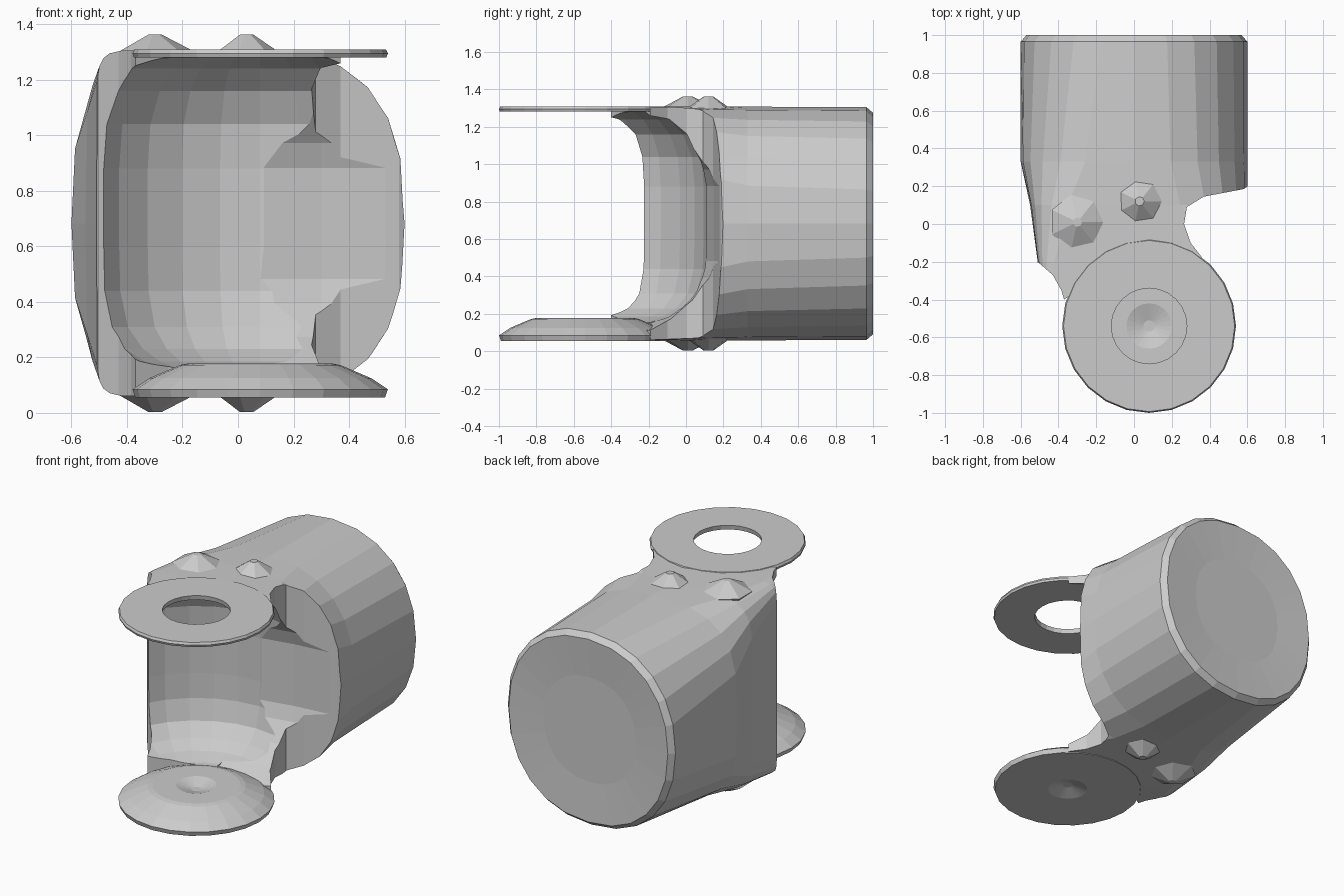
import bpy, bmesh, math

if "Cube" in bpy.data.objects:
    bpy.data.objects.remove(bpy.data.objects["Cube"])

CX, CY, ZC = 0.08, -0.54, 0.683   # hinge axis and mid height


def make(name, bm, hide=False):
    bmesh.ops.recalc_face_normals(bm, faces=bm.faces)
    me = bpy.data.meshes.new(name)
    bm.to_mesh(me)
    bm.free()
    ob = bpy.data.objects.new(name, me)
    bpy.context.collection.objects.link(ob)
    ob.hide_render = hide
    return ob


def loft(name, rings, closed=False, hide=False):
    """Skin a list of equal-length point rings, capped unless closed."""
    bm = bmesh.new()
    vr = [[bm.verts.new(p) for p in r] for r in rings]
    pairs = list(zip(vr, vr[1:])) + ([(vr[-1], vr[0])] if closed else [])
    n = len(vr[0])
    for a, b in pairs:
        for i in range(n):
            j = (i + 1) % n
            bm.faces.new((a[i], a[j], b[j], b[i]))
    if not closed:
        bm.faces.new(vr[0])
        bm.faces.new(vr[-1])
    return make(name, bm, hide)


def lathe(name, profile, n, x=CX, y=CY, closed=False, hide=False):
    rings = [[(x + r * math.cos(2 * math.pi * i / n),
               y + r * math.sin(2 * math.pi * i / n), z) for i in range(n)]
             for r, z in profile]
    return loft(name, rings, closed, hide)


def boolean(ob, cutter, op):
    m = ob.modifiers.new(op, 'BOOLEAN')
    m.object, m.operation, m.solver = cutter, op, 'EXACT'
    bpy.context.view_layer.objects.active = ob
    bpy.ops.object.modifier_apply(modifier=m.name)
    bpy.data.objects.remove(cutter)


def section(y, left, h, p_left, p_right, right=0.6, n=24):
    """Superelliptic cross-section: round for p near 2, boxy for large p."""
    ring = []
    for i in range(n):
        a = 2 * math.pi * i / n
        c, s = math.cos(a), math.sin(a)
        p = p_right if c > 0 else p_left
        px = math.copysign(abs(c) ** (2 / p), c) if abs(c) > 1e-6 else 0
        pz = math.copysign(abs(s) ** (2 / p), s) if abs(s) > 1e-6 else 0
        ring.append((px * (right if px > 0 else left), y, ZC + pz * h))
    return ring


# Housing: boxy at the front, round drum at the back, slightly dished end
housing = loft("housing", [
    section(-0.62, 0.51, 0.625, 14, 14),
    section(-0.20, 0.51, 0.625, 14, 14),
    section(0.10, 0.55, 0.625, 6, 3),
    section(0.33, 0.6, 0.625, 3.2, 2.4),
    section(0.965, 0.6, 0.622, 2.2, 2.2),
    section(1.0, 0.57, 0.592, 2.2, 2.2, 0.57),
    section(0.985, 0.33, 0.34, 2.2, 2.2, 0.33)])

# Plan outline trims the neck and the right-hand notch
plan = [(-0.7, 1.1), (-0.7, -0.2), (-0.505, -0.205), (-0.43, -0.27),
        (-0.385, -0.35), (-0.37, -0.40), (-0.25, -0.32), (-0.1, -0.26),
        (0.25, -0.26), (0.37, -0.19), (0.30, -0.1), (0.265, 0), (0.28, 0.09),
        (0.37, 0.145), (0.58, 0.185), (0.7, 0.26), (0.7, 1.1)]
outline = loft("plan_cutter", [[(x, y, z) for x, y in plan]
                               for z in (-0.2, 1.6)], hide=True)
boolean(housing, outline, 'INTERSECT')

# Hollow between the flanges, filleted at top and bottom
hollow = lathe("hollow_cutter", [
    (0.3, 0.15), (0.36, 0.155), (0.46, 0.185), (0.54, 0.23), (0.61, 0.31),
    (0.645, 0.44), (0.65, 0.6), (0.65, 0.88), (0.635, 1.04), (0.58, 1.16),
    (0.5, 1.24), (0.41, 1.278), (0.3, 1.281)], 28, hide=True)
boolean(housing, hollow, 'DIFFERENCE')

# Scoop opening the right side of the hollow
half = [(-0.8, 0.585), (-0.2, 0.57), (-0.08, 0.51), (0.04, 0.41),
        (0.12, 0.29), (0.15, 0.2)]
scoop_yz = half + [(y, -z) for y, z in reversed(half)]
scoop = loft("scoop_cutter", [[(x, y + dy, ZC + z) for y, z in scoop_yz]
                              for x, dy in ((0.0, -0.06), (0.3, 0), (0.75, 0.05))],
             hide=True)
boolean(housing, scoop, 'DIFFERENCE')

# Upper flange: thin ring
lathe("upper_flange", [(0.455, 1.281), (0.46, 1.295), (0.453, 1.31),
                       (0.20, 1.31), (0.205, 1.281)], 24, closed=True)

# Lower flange: bevelled disc with a shallow dimple on both faces
lathe("lower_flange", [(0.03, 0.085), (0.12, 0.056), (0.45, 0.056),
                       (0.46, 0.085), (0.40, 0.125), (0.29, 0.172),
                       (0.26, 0.178), (0.12, 0.178), (0.03, 0.15)], 24)

# Faceted swellings where the neck meets the drum, mirrored top and bottom
for side, s in (("top", 1), ("bottom", -1)):
    for i, (x, y, r) in enumerate(((-0.30, 0.01, 0.15), (0.03, 0.12, 0.12))):
        lathe(f"{side}_swelling_{i + 1}",
              [(r * 0.8, ZC + s * 0.57), (r, ZC + s * 0.615),
               (0.025, ZC + s * 0.68)], 7, x, y)
